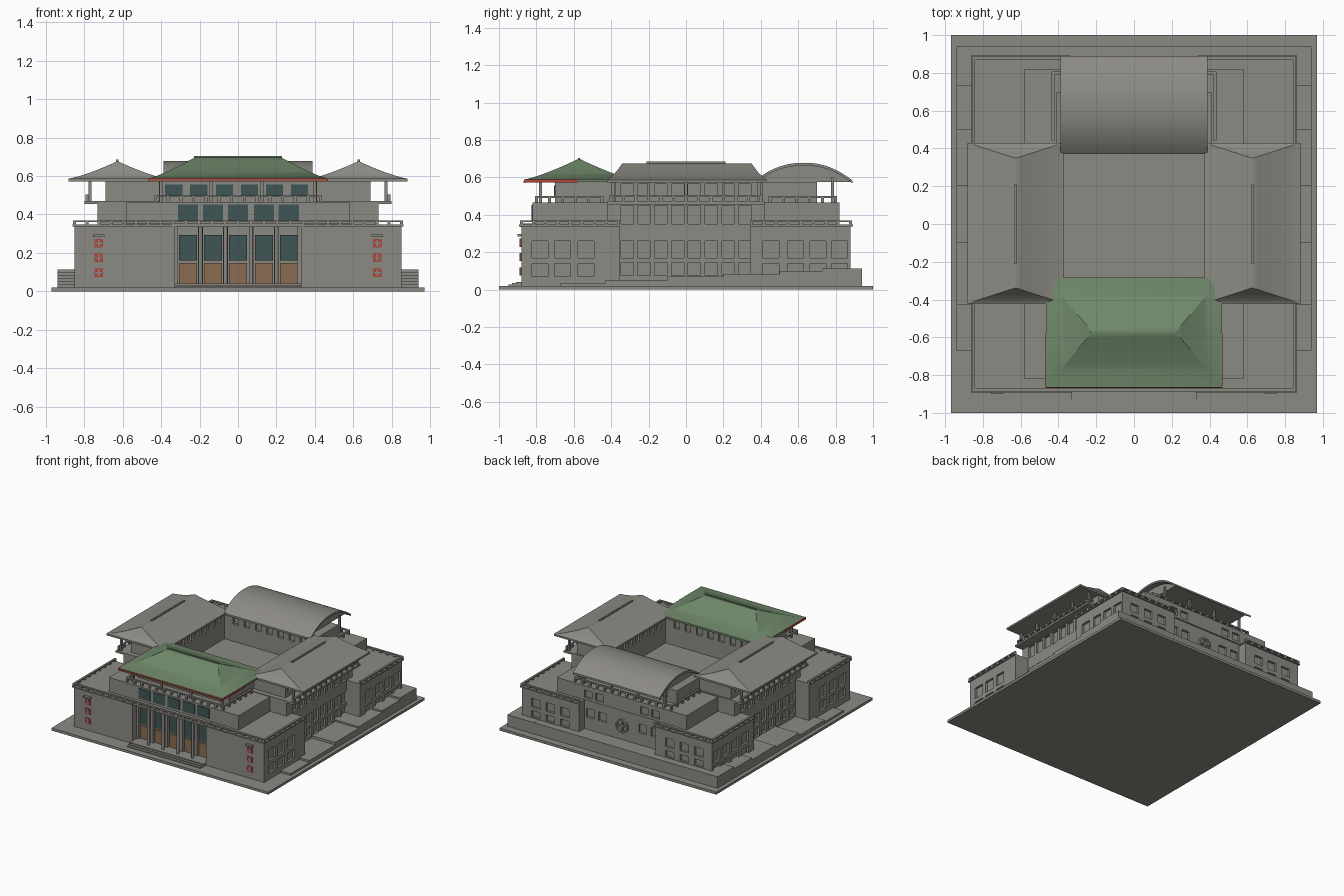
import bpy, bmesh, math

if "Cube" in bpy.data.objects:
    bpy.data.objects.remove(bpy.data.objects["Cube"])

def mat(name, c):
    m = bpy.data.materials.new(name)
    m.diffuse_color = (*c, 1)
    m.use_nodes = True
    m.node_tree.nodes["Principled BSDF"].inputs["Base Color"].default_value = m.diffuse_color
    return m

STONE = mat("stone_grey", (0.265, 0.255, 0.23))
GREEN = mat("roof_green", (0.16, 0.25, 0.145))
GLASS = mat("teal_glass", (0.05, 0.09, 0.09))
WOOD = mat("door_wood", (0.26, 0.15, 0.085))
RED = mat("red", (0.45, 0.06, 0.045))

def finish(name, bm, m, smooth=False):
    bmesh.ops.recalc_face_normals(bm, faces=bm.faces)
    me = bpy.data.meshes.new(name)
    bm.to_mesh(me)
    bm.free()
    me.materials.append(m)
    ob = bpy.data.objects.new(name, me)
    bpy.context.collection.objects.link(ob)
    if smooth:
        bpy.ops.object.select_all(action='DESELECT')
        ob.select_set(True)
        bpy.context.view_layer.objects.active = ob
        bpy.ops.object.shade_smooth_by_angle(angle=math.radians(30))
    return ob

def boxes(name, items, m=STONE, holes=()):
    """Boxes given as x0, x1, y0, y1, z0, z1; holes are cut out."""
    bm = bmesh.new()
    for a, b, c, d, e, f in items:
        vs = bmesh.ops.create_cube(bm, size=1)["verts"]
        for v in vs:
            v.co = ((a + b) / 2 + v.co.x * (b - a), (c + d) / 2 + v.co.y * (d - c),
                    (e + f) / 2 + v.co.z * (f - e))
    ob = finish(name, bm, m)
    if holes:
        cut = boxes(name + "_cutter", holes, m)
        mod = ob.modifiers.new("windows", 'BOOLEAN')
        mod.object, mod.solver = cut, 'EXACT'
        dg = bpy.context.evaluated_depsgraph_get()
        me = bpy.data.meshes.new_from_object(ob.evaluated_get(dg))
        ob.modifiers.clear()
        ob.data = me
        bpy.data.objects.remove(cut)
    return ob

def flip(items):
    return [(-b, -a, c, d, e, f) for a, b, c, d, e, f in items]

def both(items):
    return list(items) + flip(items)

D = 0.018  # window recess depth

def win_x(x, ys, z0, z1, w):
    return [(x - D, x + D, y - w / 2, y + w / 2, z0, z1) for y in ys]

def win_y(y, xs, z0, z1, w):
    return [(x - w / 2, x + w / 2, y - D, y + D, z0, z1) for x in xs]

def rail(x0, x1, y0, y1, z, h):
    """Low rail with posts along x or y."""
    t = 0.008
    along_x = x1 - x0 > y1 - y0
    n = max(1, round(max(x1 - x0, y1 - y0) / 0.065))
    out = [(x0 - t, x1 + t, y0 - t, y1 + t, z + h - 0.01, z + h)]
    for i in range(n + 1):
        x = x0 + (x1 - x0) * i / n if along_x else x0
        y = y0 if along_x else y0 + (y1 - y0) * i / n
        out.append((x - t, x + t, y - t, y + t, z, z + h))
    return out

def hip_roof(name, cx, cy, eave, ridge, z0, z1, m, power):
    """Concave hipped roof from stacked rectangles."""
    bm = bmesh.new()
    n, loops = 10, []
    levels = [(0, z0 - 0.015)] + [(i / n, z0 + (z1 - z0) * (i / n) ** power) for i in range(n + 1)]
    for t, z in levels:
        hx = eave[0] + (ridge[0] - eave[0]) * t
        hy = eave[1] + (ridge[1] - eave[1]) * t
        loops.append([bm.verts.new((cx + sx * hx, cy + sy * hy, z))
                      for sx, sy in ((-1, -1), (1, -1), (1, 1), (-1, 1))])
    for a, b in zip(loops, loops[1:]):
        for i in range(4):
            bm.faces.new((a[i], a[(i + 1) % 4], b[(i + 1) % 4], b[i]))
    bm.faces.new(loops[0])
    bm.faces.new(loops[-1])
    return finish(name, bm, m, True)

def extrude_x(name, pts, x0, x1, m, smooth):
    bm = bmesh.new()
    f = bm.faces.new([bm.verts.new((x0, y, z)) for y, z in pts])
    r = bmesh.ops.extrude_face_region(bm, geom=[f])
    for v in r["geom"]:
        if isinstance(v, bmesh.types.BMVert):
            v.co.x = x1
    return finish(name, bm, m, smooth)

# Ground slab, front steps and rising side terraces
boxes("base_slab", [(-0.97, 0.97, -1, 1, 0, 0.02)])
boxes("front_steps", [(-0.33, 0.33, -0.95 + 0.02 * i, -0.75, 0.02, 0.027 + 0.007 * i) for i in range(3)])
edges = (-0.67, -0.43, -0.1, 0.2, 0.5, 0.73, 0.94)
tops = (0.035, 0.05, 0.07, 0.083, 0.098, 0.113)
boxes("side_terrace", both([(0.7, 0.94, a, b, 0.01, h) for a, b, h in zip(edges, edges[1:], tops)]))
boxes("back_terrace", [(-0.93, 0.93, 0.8, 0.94, 0.01, 0.112)])

# Core, with the courtyard floor on top
BAYS = [-0.26, -0.13, 0.0, 0.135, 0.265]
boxes("core", [(-0.58, 0.58, -0.80, 0.81, 0.01, 0.36)],
      holes=win_y(0.81, (-0.29, -0.18, 0.18, 0.29), 0.21, 0.28, 0.07))

# Corner blocks
for side, s in (("right", 1), ("left", -1)):
    def put(items):
        return items if s > 0 else flip(items)
    front_y, back_y = (-0.78, -0.66, -0.535), (0.455, 0.585, 0.705, 0.82)
    rows = ((0.07, 0.14), (0.17, 0.26))
    boxes("front_corner_" + side, put([(0.33, 0.85, -0.88, -0.355, 0.01, 0.34)]),
          holes=put([h for r in rows for h in win_x(0.85, front_y, *r, 0.085)]))
    boxes("back_corner_" + side, put([(0.34, 0.85, 0.345, 0.88, 0.01, 0.34)]),
          holes=put([h for r in ((0.12, 0.17), (0.2, 0.27)) for h in win_y(0.88, (0.47, 0.6, 0.73), *r, 0.075)]
                    + [h for r in rows for h in win_x(0.85, back_y, *r, 0.085)]))
    # Side wing, two tiers
    ys = [-0.315 + 0.09 * i for i in range(8)]
    boxes("wing_" + side, put([(0.4, 0.73, -0.42, 0.42, 0.01, 0.455)]),
          holes=put([h for r in ((0.075, 0.145), (0.17, 0.26), (0.35, 0.45))
                     for h in win_x(0.73, ys, *r, 0.066)]))
    boxes("wing_upper_" + side, put([(0.4, 0.69, -0.38, 0.41, 0.46, 0.58)]),
          holes=put(win_x(0.69, ys, 0.5, 0.565, 0.066) + win_x(0.4, ys[1:], 0.5, 0.56, 0.05)))
    hip_roof("wing_roof_" + side, s * 0.627, 0.005, (0.255, 0.425), (0.006, 0.345), 0.587, 0.675, STONE, 1.3)
boxes("wing_deck", both([(0.4, 0.8, -0.42, 0.42, 0.455, 0.47)]))
boxes("wing_rail", both(rail(0.785, 0.785, -0.4, 0.4, 0.47, 0.035)))
boxes("wing_posts", both([(0.762, 0.778, y - 0.008, y + 0.008, 0.47, 0.58)
                          for y in (-0.39, -0.2, 0, 0.2, 0.39)]))
boxes("wing_ridge", both([(0.622, 0.634, -0.21, 0.21, 0.665, 0.685)]))
boxes("corner_coping", both([(0.325, 0.862, -0.892, -0.355, 0.338, 0.348),
                             (0.335, 0.862, 0.345, 0.892, 0.338, 0.348)]))
boxes("corner_rail", both(rail(0.34, 0.85, -0.88, -0.88, 0.345, 0.025)
                          + rail(0.34, 0.85, 0.88, 0.88, 0.345, 0.025)
                          + rail(0.85, 0.85, -0.88, -0.36, 0.345, 0.025)
                          + rail(0.85, 0.85, 0.35, 0.88, 0.345, 0.025)))

# Front entrance: doors, glazing, pilasters, columns and lintel
boxes("doors", [(x - 0.047, x + 0.047, -0.808, -0.79, 0.04, 0.148) for x in BAYS], WOOD)
boxes("entrance_glass", [(x - 0.047, x + 0.047, -0.808, -0.79, 0.16, 0.292) for x in BAYS], GLASS)
boxes("pilasters", [(x - 0.012, x + 0.012, -0.825, -0.79, 0.03, 0.34)
                    for x in (-0.325, -0.195, -0.065, 0.068, 0.2, 0.322)])
boxes("entrance_lintel", [(-0.34, 0.34, -0.885, -0.79, 0.335, 0.352)])
boxes("entrance_rail", rail(-0.34, 0.34, -0.88, -0.88, 0.345, 0.025))
bm = bmesh.new()
for x in (-0.195, -0.065, 0.068, 0.2):
    r = bmesh.ops.create_cone(bm, cap_ends=True, segments=16, radius1=0.011, radius2=0.011, depth=0.31)
    bmesh.ops.translate(bm, verts=r["verts"], vec=(x, -0.865, 0.185))
finish("columns", bm, STONE, True)

# Front hall
boxes("front_mid_tier", [(-0.58, 0.58, -0.82, -0.31, 0.35, 0.465)])
boxes("mid_glass", [(x - 0.053, x + 0.053, -0.826, -0.81, 0.37, 0.452) for x in BAYS], GLASS)
TOP = [-0.335, -0.205, -0.07, 0.06, 0.19, 0.32]
boxes("front_upper_hall", [(-0.41, 0.41, -0.70, -0.31, 0.46, 0.58)],
      holes=win_y(-0.31, [-0.3 + 0.1 * i for i in range(7)], 0.5, 0.56, 0.05))
boxes("upper_glass", [(x - 0.045, x + 0.045, -0.707, -0.69, 0.495, 0.557) for x in TOP], GLASS)
boxes("front_rail", rail(-0.43, 0.43, -0.80, -0.80, 0.465, 0.035)
      + both(rail(0.43, 0.43, -0.80, -0.45, 0.465, 0.035)))
boxes("front_posts", [(x - 0.008, x + 0.008, -0.785, -0.769, 0.46, 0.58) for x in (-0.4, -0.14, 0.125, 0.4)])
hip_roof("front_roof", 0, -0.572, (0.465, 0.29), (0.225, 0.006), 0.589, 0.697, GREEN, 1.25)
boxes("front_ridge", [(-0.23, 0.23, -0.578, -0.566, 0.69, 0.704)], GREEN)
boxes("red_fascia", [(-0.468, 0.468, -0.865, -0.857, 0.572, 0.588)]
      + both([(0.46, 0.468, -0.865, -0.58, 0.572, 0.588)]), RED)
boxes("wood_fascia", [(-0.466, 0.466, -0.868, -0.86, 0.571, 0.58)], WOOD)

# Back hall with vaulted roof
boxes("back_mid_tier", [(-0.58, 0.58, 0.4, 0.82, 0.35, 0.465)],
      holes=win_y(0.82, (-0.3, -0.2, 0.2, 0.3), 0.37, 0.43, 0.07))
xs = [-0.3 + 0.1 * i for i in range(7)]
boxes("back_upper_hall", [(-0.41, 0.41, 0.4, 0.70, 0.46, 0.575)],
      holes=win_y(0.4, xs, 0.5, 0.56, 0.05) + win_y(0.7, xs, 0.5, 0.56, 0.05))
boxes("back_rail", rail(-0.43, 0.43, 0.80, 0.80, 0.465, 0.035)
      + both(rail(0.43, 0.43, 0.45, 0.8, 0.465, 0.035)))
boxes("back_posts", [(x - 0.008, x + 0.008, 0.775, 0.791, 0.46, 0.6) for x in (-0.36, -0.12, 0.12, 0.36)])
arc = [(0.63 + 0.26 * u, 0.583 + 0.095 * (1 - abs(u) ** 2.2)) for u in [-1 + i / 12 for i in range(25)]]
extrude_x("vault_roof", arc + [(y, z - 0.015) for y, z in reversed(arc)], -0.388, 0.388, STONE, True)
extrude_x("vault_gable", [(y, z - 0.008) for y, z in arc], -0.34, 0.34, STONE, False)

# Round window with cross bars on the back wall
bm = bmesh.new()
ring = [[], [], [], []]
for i in range(24):
    a = math.tau * i / 24
    for k, (r, y) in enumerate(((0.055, 0.80), (0.055, 0.825), (0.043, 0.825), (0.043, 0.80))):
        ring[k].append(bm.verts.new((r * math.cos(a), y, 0.225 + r * math.sin(a))))
for k in range(4):
    a, b = ring[k], ring[(k + 1) % 4]
    for i in range(24):
        j = (i + 1) % 24
        bm.faces.new((a[i], a[j], b[j], b[i]))
finish("round_window", bm, STONE, True)
boxes("round_window_bars", [(-0.006, 0.006, 0.80, 0.822, 0.18, 0.27), (-0.045, 0.045, 0.80, 0.822, 0.219, 0.231)])

# Red panels with grey crosses and small canopies on the front corners
PZ = (0.097, 0.174, 0.25)
boxes("red_panels", both([(0.703, 0.747, -0.886, -0.87, z - 0.022, z + 0.022) for z in PZ]), RED)
boxes("panel_crosses", both([b for z in PZ for b in ((0.722, 0.728, -0.889, -0.88, z - 0.022, z + 0.022),
                                                     (0.703, 0.747, -0.889, -0.88, z - 0.003, z + 0.003))]))
boxes("panel_canopies", both([(0.695, 0.755, -0.9, -0.87, 0.283, 0.296)]))
